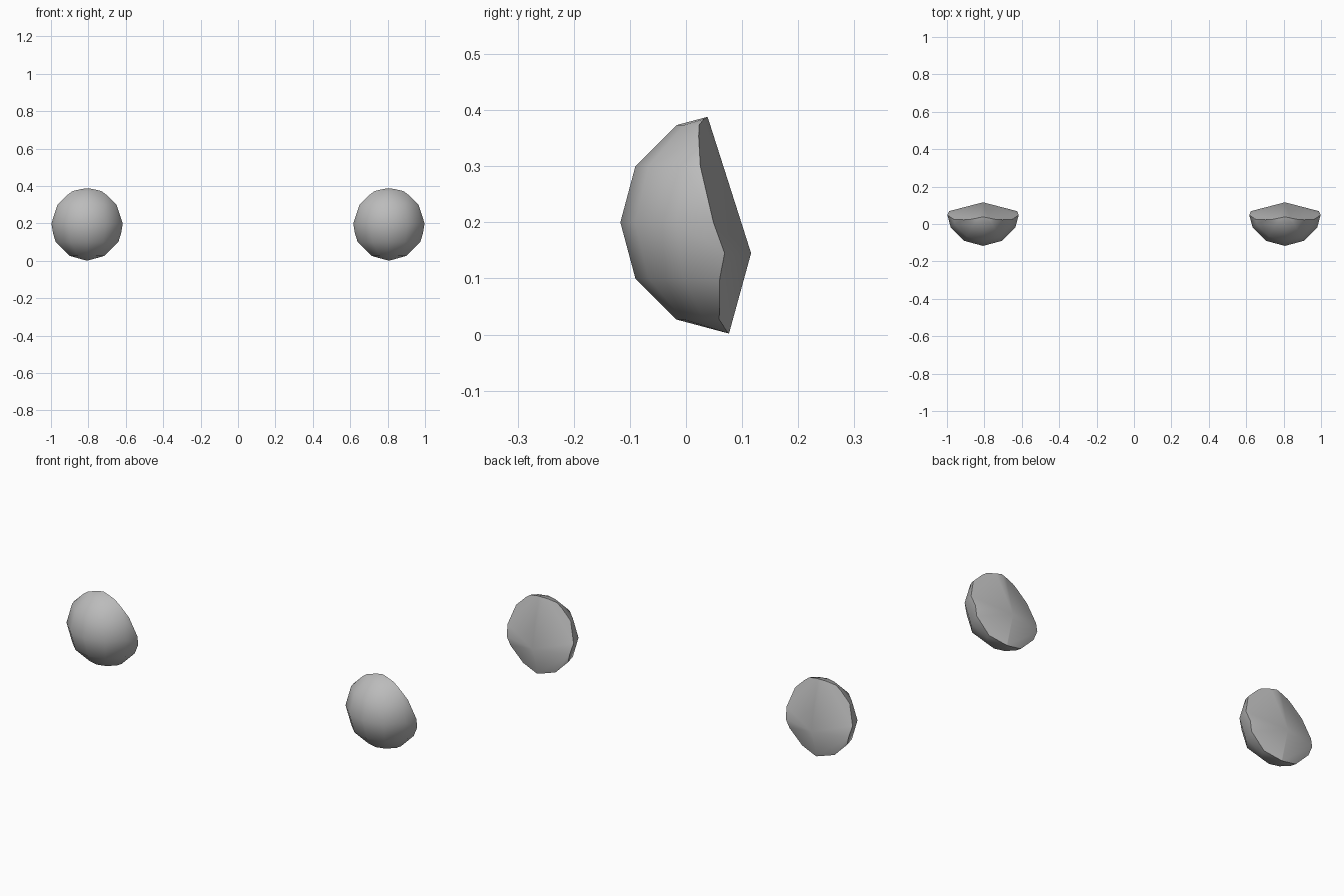
import bpy, bmesh, math
from mathutils import Vector

if "Cube" in bpy.data.objects:
    bpy.data.objects.remove(bpy.data.objects["Cube"], do_unlink=True)

RADIUS = 0.2
SPREAD = 0.807                          # distance of each dome from the middle
CENTRE = Vector((0, 0.083, 0.2))        # sphere centre within one dome
APEX = Vector((0, 0.116, 0.145))        # rearmost point of the faceted back
SIDE, UP, DOWN = 0.26, 0.319, 0.275     # slopes of the back facets

grey = bpy.data.materials.new("plain_grey")
grey.use_nodes = True
colour = (0.5, 0.5, 0.5, 1)
grey.diffuse_color = colour
grey.node_tree.nodes["Principled BSDF"].inputs["Base Color"].default_value = colour


def make_dome(name, x):
    """Low-poly sphere whose back is trimmed to a shallow four-sided point."""
    bm = bmesh.new()
    bmesh.ops.create_uvsphere(bm, u_segments=12, v_segments=6, radius=RADIUS)
    bmesh.ops.translate(bm, verts=bm.verts, vec=CENTRE)
    for side in (SIDE, -SIDE):
        for rise in (UP, -DOWN):
            cut = bmesh.ops.bisect_plane(
                bm, geom=bm.verts[:] + bm.edges[:] + bm.faces[:], dist=1e-5,
                plane_co=APEX, plane_no=Vector((side, 1, rise)).normalized(),
                clear_outer=True)
            edges = [e for e in cut["geom_cut"] if isinstance(e, bmesh.types.BMEdge)]
            bmesh.ops.holes_fill(bm, edges=edges, sides=0)
    bmesh.ops.recalc_face_normals(bm, faces=bm.faces)
    mesh = bpy.data.meshes.new(name)
    bm.to_mesh(mesh)
    bm.free()
    mesh.materials.append(grey)
    dome = bpy.data.objects.new(name, mesh)
    dome.location.x = x
    bpy.context.collection.objects.link(dome)
    return dome


# Matching pair of domes, smooth except at the rim
domes = [make_dome("left_dome", SPREAD), make_dome("right_dome", -SPREAD)]
bpy.ops.object.select_all(action="DESELECT")
for dome in domes:
    dome.select_set(True)
bpy.context.view_layer.objects.active = domes[0]
bpy.ops.object.shade_smooth_by_angle(angle=math.radians(45))
